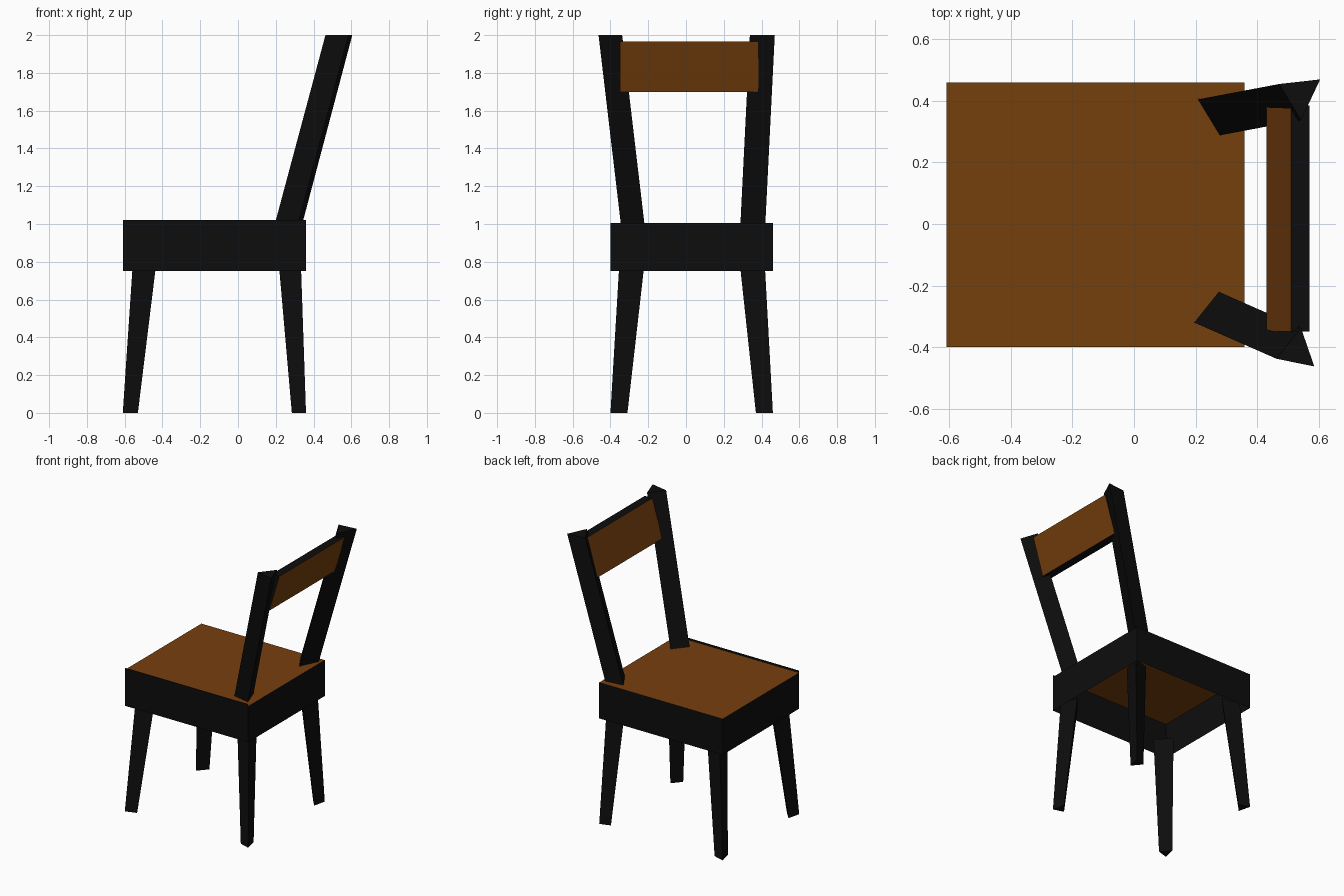
import bpy

if "Cube" in bpy.data.objects:
    bpy.data.objects.remove(bpy.data.objects["Cube"])


def material(name, rgb):
    m = bpy.data.materials.new(name)
    m.diffuse_color = (*rgb, 1)
    m.use_nodes = True
    m.node_tree.nodes["Principled BSDF"].inputs["Base Color"].default_value = m.diffuse_color
    return m


BLACK = material("black_paint", (0.004, 0.004, 0.004))
BROWN = material("brown_leather", (0.18, 0.05, 0.004))


def mesh(name, verts, faces, mats):
    me = bpy.data.meshes.new(name)
    me.from_pydata(verts, [], faces)
    for m in mats:
        me.materials.append(m)
    ob = bpy.data.objects.new(name, me)
    bpy.context.collection.objects.link(ob)
    return ob


def prism(name, low, high, z0, z1):
    """Three-sided bar between two triangles."""
    area = ((low[1][0] - low[0][0]) * (low[2][1] - low[0][1])
            - (low[1][1] - low[0][1]) * (low[2][0] - low[0][0]))
    if area < 0:
        low, high = low[::-1], high[::-1]
    verts = [(x, y, z0) for x, y in low] + [(x, y, z1) for x, y in high]
    faces = [(2, 1, 0), (3, 4, 5)]
    faces += [(i, (i + 1) % 3, (i + 1) % 3 + 3, i + 3) for i in range(3)]
    return mesh(name, verts, faces, [BLACK])


def corner_triangle(xs, ys):
    """Triangle pointing to the outer corner; ranges go inner -> outer."""
    return [(xs[0] + (xs[1] - xs[0]) * u, ys[0] + (ys[1] - ys[0]) * v)
            for u, v in ((1, 1), (0, 0.73), (0.73, 0))]


# Seat panel and the four thin apron boards (front board slightly taller)
X0, X1, Y0, Y1, ZB, ZS = -0.61, 0.36, -0.40, 0.46, 0.75, 1.005
mesh("seat", [(X0, Y0, ZS), (X1, Y0, ZS), (X1, Y1, ZS), (X0, Y1, ZS)],
     [(0, 1, 2, 3)], [BROWN])
corners = [(X0, Y0), (X1, Y0), (X1, Y1), (X0, Y1)]
for i, side in enumerate(("front", "right", "back", "left")):
    a, b = corners[i], corners[(i + 1) % 4]
    top = 1.02 if side == "front" else ZS
    mesh(side + "_apron", [(*a, ZB), (*b, ZB), (*b, top), (*a, top)],
         [(0, 1, 2, 3)], [BLACK])

# Tapered splayed legs: (inner, outer) ranges at the floor and under the seat
leg_x = {"left": ((-0.53, -0.61), (-0.433, -0.557)),
         "right": ((0.285, 0.36), (0.216, 0.333))}
leg_y = {"front": ((-0.31, -0.40), (-0.22, -0.353)),
         "back": ((0.37, 0.46), (0.285, 0.417))}
for sx, xs in leg_x.items():
    for sy, ys in leg_y.items():
        prism(f"{sy}_{sx}_leg", corner_triangle(xs[0], ys[0]),
              corner_triangle(xs[1], ys[1]), 0, 0.79)

# Leaning backrest posts
posts = {"front_backrest_post": ([(0.195, -0.32), (0.275, -0.22), (0.318, -0.345)], (0.268, -0.118)),
         "back_backrest_post": ([(0.207, 0.405), (0.278, 0.288), (0.34, 0.42)], (0.265, 0.05))}
for name, (tri, (dx, dy)) in posts.items():
    prism(name, tri, [(x + dx, y + dy) for x, y in tri], 1.0, 2.0)

# Backrest board: brown faces, black edges
profile = [(0.43, 1.70), (0.49, 1.70), (0.57, 1.965), (0.51, 1.965)]
verts = [(x, y, z) for y in (-0.35, 0.385) for x, z in profile]
faces = [(0, 1, 2, 3), (7, 6, 5, 4)]
faces += [(i, i + 4, (i + 1) % 4 + 4, (i + 1) % 4) for i in range(4)]
board = mesh("backrest_board", verts, faces, [BLACK, BROWN])
for p in board.data.polygons:
    p.material_index = int(abs(p.normal.x) > 0.7)
